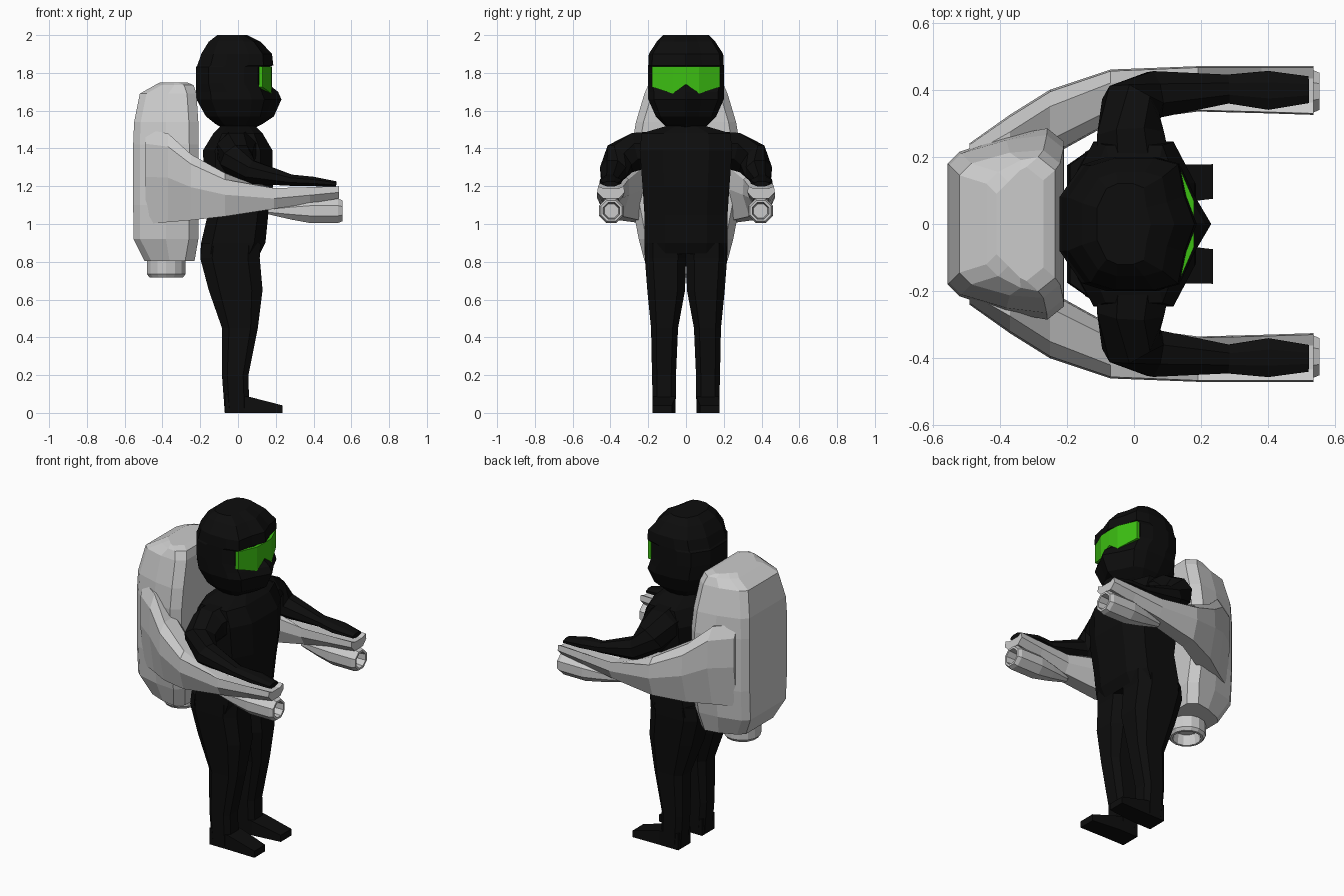
import bpy, bmesh, math
from mathutils import Vector

if "Cube" in bpy.data.objects:
    bpy.data.objects.remove(bpy.data.objects["Cube"])


def material(name, rgb):
    m = bpy.data.materials.new(name)
    m.diffuse_color = (*rgb, 1)
    m.use_nodes = True
    m.node_tree.nodes["Principled BSDF"].inputs["Base Color"].default_value = m.diffuse_color
    return m


BLACK = material("black_suit", (0.004, 0.004, 0.004))
GREEN = material("green_visor", (0.045, 0.52, 0.006))


def loft(name, rings, mat=None, mirror=False):
    """Skin a list of equal-length point rings and cap both ends."""
    bm = bmesh.new()
    vs = [[bm.verts.new(p) for p in r] for r in rings]
    n = len(vs[0])
    for a, b in zip(vs, vs[1:]):
        for i in range(n):
            j = (i + 1) % n
            bm.faces.new((a[i], a[j], b[j], b[i]))
    bm.faces.new(vs[0][::-1])
    bm.faces.new(vs[-1])
    bmesh.ops.recalc_face_normals(bm, faces=bm.faces)
    me = bpy.data.meshes.new(name)
    bm.to_mesh(me)
    bm.free()
    ob = bpy.data.objects.new(name, me)
    bpy.context.collection.objects.link(ob)
    if mat:
        me.materials.append(mat)
    if mirror:
        mod = ob.modifiers.new("mirror", 'MIRROR')
        mod.use_axis = (False, True, False)
        mod.use_mirror_merge = False
    return ob


def level(z, x0, x1, y0, y1, half):
    """Horizontal ring: half outline in unit fractions, fitted to a box."""
    full = half + [(x, -y) for x, y in reversed(half) if abs(y) > 1e-6]
    cx, hx, cy, hy = (x0 + x1) / 2, (x1 - x0) / 2, (y0 + y1) / 2, (y1 - y0) / 2
    return [(cx + x * hx, cy + y * hy, z) for x, y in full]


def tube(name, centre, axis, profile, mirror=False, n=10):
    """Turned part along x or z; profile is (distance, radius)."""
    rings = []
    for d, r in profile:
        ring = []
        for i in range(n):
            t = 2 * math.pi * (i + .5) / n
            u, v = r * math.cos(t), r * math.sin(t)
            off = (d, u, v) if axis == 'x' else (u, v, d)
            ring.append(Vector(centre) + Vector(off))
        rings.append(ring)
    return loft(name, rings, None, mirror)


HEAD = [(1, 0), (.84, .42), (.74, .9), (.35, 1), (-.25, 1), (-.65, .88), (-1, .4)]
CHIN = [(1, 0), (.78, .42), (.6, .85), (.3, 1), (-.25, 1), (-.65, .88), (-1, .4)]
BODY = [(1, .5), (.65, 1), (-.65, 1), (-1, .5)]
LEG = [(1, .6), (.6, 1), (-.6, 1), (-1, .6)]

# Helmet
loft("helmet", [level(z, a, b, -w, w, h) for z, a, b, w, h in (
    (1.50, -.07, .07, .09, CHIN), (1.53, -.12, .13, .12, CHIN),
    (1.57, -.17, .19, .16, CHIN), (1.66, -.22, .23, .20, CHIN),
    (1.70, -.222, .212, .20, CHIN), (1.745, -.222, .155, .20, HEAD),
    (1.83, -.222, .155, .20, HEAD), (1.84, -.215, .187, .20, HEAD),
    (1.90, -.195, .18, .197, HEAD), (1.965, -.155, .12, .155, HEAD),
    (2.0, -.11, .05, .12, HEAD))], BLACK)

# Visor strip with notched lower edge
vis = [(.13, -.18, 1.725), (.178, -.07, 1.69), (.18, 0, 1.74),
       (.178, .07, 1.69), (.13, .18, 1.725)]
loft("visor", [[(x - .02, y, z), (x, y, z), (x, y, 1.835), (x - .02, y, 1.835)]
               for x, y, z in vis], GREEN)

# Torso
loft("torso", [level(z, a, b, -w, w, BODY) for z, a, b, w in (
    (.84, -.20, .115, .215), (.90, -.195, .145, .22), (1.05, -.16, .16, .22),
    (1.2, -.18, .185, .23), (1.39, -.185, .182, .245),
    (1.48, -.13, .13, .235), (1.52, -.09, .09, .10))], BLACK)

# Legs and feet
loft("leg", [level(z, a, b, y0, y1, LEG) for z, a, b, y0, y1 in (
    (.90, -.19, .12, 0, .22), (.82, -.2, .115, .0, .218),
    (.65, -.155, .13, .005, .205), (.45, -.085, .105, .042, .185),
    (.2, -.085, .055, .053, .18), (0, -.07, .06, .055, .175))], BLACK, True)
loft("foot", [[(x, y0, 0), (x, y1, 0), (x, y1, h), (x, y0, h)] for x, y0, y1, h in (
    (-.07, .055, .175, .1), (.06, .055, .175, .085), (.235, .075, .178, .04))],
    BLACK, True)

# Bent arms: sections are (centre, half width, half height)
arm = [((0, .17, 1.39), .11, .10), ((-.01, .26, 1.385), .10, .10),
       ((-.01, .35, 1.345), .085, .09), ((.06, .385, 1.275), .07, .065),
       ((.28, .402, 1.232), .043, .03), ((.40, .398, 1.225), .058, .025),
       ((.52, .40, 1.212), .04, .014)]
rings = []
for i, (c, w, h) in enumerate(arm):
    d = Vector(arm[min(i + 1, len(arm) - 1)][0]) - Vector(arm[max(i - 1, 0)][0])
    side = d.cross(Vector((0, 0, 1))).normalized()
    up = side.cross(d).normalized()
    rings.append([Vector(c) + side * w * math.cos(k * math.pi / 4 + .39) * 1.08
                  + up * h * math.sin(k * math.pi / 4 + .39) * 1.08 for k in range(8)])
loft("arm", rings, BLACK, True)

# Backpack: narrow rear face, wide front, bevelled top and bottom
pack = []
for z, a, b, yb, yf in (
        (.805, -.495, -.23, .15, .22), (.92, -.553, -.21, .19, .25),
        (1.1, -.555, -.208, .2, .285), (1.42, -.555, -.208, .2, .285),
        (1.54, -.55, -.21, .195, .265), (1.69, -.52, -.22, .165, .22),
        (1.735, -.44, -.235, .14, .2), (1.75, -.41, -.27, .11, .17)):
    half = [(b, yf - .04), (b - .05, yf), ((a + b) / 2, (yb + yf) / 2 + .02),
            (a + .035, yb + .015), (a, yb - .02)]
    pack.append([(x, y, z) for x, y in half] + [(x, -y, z) for x, y in reversed(half)])
loft("backpack", pack)
tube("main_thruster", (-.38, 0, 0), 'z',
     [(.83, .105), (.735, .105), (.718, .092), (.718, .078), (.78, .07)], n=14)

# Control arms sweeping forward from the pack: x, inner y, outer y, z low, z high
sections = []
for x, y0, y1, z0, z1 in (
        (-.49, .10, .24, 1.0, 1.50), (-.37, .12, .325, 1.01, 1.48),
        (-.25, .20, .40, 1.02, 1.37), (-.07, .30, .46, 1.04, 1.27),
        (.19, .335, .47, 1.08, 1.19), (.38, .33, .47, 1.11, 1.195),
        (.535, .325, .47, 1.135, 1.2)):
    w, h = y1 - y0, z1 - z0
    sections.append([(x, y0 + w * u, z0 + h * v) for u, v in (
        (.22, 0), (.78, 0), (1, .5), (.97, .85 if x < 0 else 1), (.75, 1 if x < 0 else .8),
        (.25, 1 if x < 0 else .8), (.03, .85 if x < 0 else 1), (0, .5))])
loft("control_arm", sections, None, True)

# Hand thrusters beneath the control arms
tube("hand_thruster", (0, .395, 1.07), 'x',
     [(.16, .02), (.28, .05), (.38, .07), (.53, .07), (.552, .06), (.552, .047),
      (.48, .04)], True, 8)
